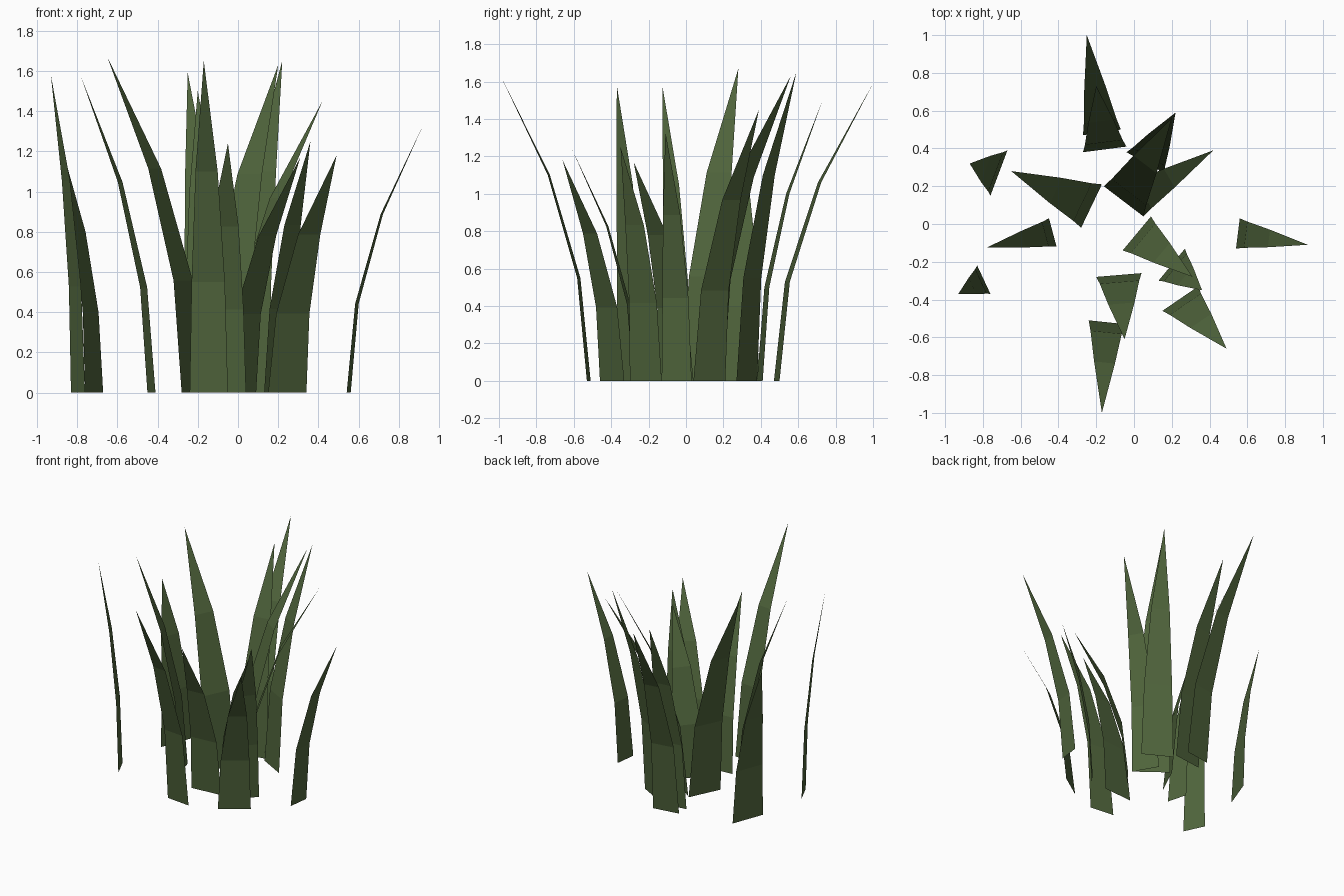
import bpy
import bmesh
from mathutils import Vector

if "Cube" in bpy.data.objects:
    bpy.data.objects.remove(bpy.data.objects["Cube"])

green = bpy.data.materials.new("grass_green")
green.diffuse_color = (0.08, 0.13, 0.045, 1)
green.use_nodes = True
green.node_tree.nodes["Principled BSDF"].inputs["Base Color"].default_value = green.diffuse_color

# each blade: base corner a (x, y), base corner b (x, y), tip (x, y, z)
BLADES = [
    (-.27, .47, -.07, .50, -.25, 1.0, 1.59),
    (-.27, .38, -.04, .41, -.20, .73, 1.50),
    (-.67, .39, -.76, .15, -.87, .32, 1.20),
    (-.83, -.22, -.76, -.37, -.93, -.37, 1.58),
    (-.45, .03, -.41, -.12, -.78, -.125, 1.57),
    (-.17, .21, -.28, -.02, -.65, .28, 1.67),
    (-.24, -.51, -.05, -.53, -.17, -1.0, 1.65),
    (-.20, -.28, .04, -.26, -.05, -.61, 1.24),
    (-.16, .20, .05, .04, .20, .56, 1.63),
    (-.04, .38, .16, .27, .22, .59, 1.65),
    (.05, .04, -.05, .21, .42, .39, 1.45),
    (-.06, -.14, .09, .04, .31, -.28, 1.17),
    (.13, -.30, .27, -.13, .36, -.35, 1.25),
    (.15, -.46, .34, -.33, .49, -.66, 1.18),
    (.56, .03, .54, -.13, .92, -.11, 1.33),
]
# relative width at the foot and the two bends
WIDTHS = (1.0, 0.87, 0.58)


def make_blade(name, ax, ay, bx, by, tx, ty, tz):
    """Thin three-part strip that bends outward and tapers to a point."""
    a, b, tip = Vector((ax, ay, 0)), Vector((bx, by, 0)), Vector((tx, ty, tz))
    mid, half = (a + b) / 2, (b - a) / 2
    lean = Vector((tx, ty, 0)) - mid
    # keep the faces turned toward the upper, inner side
    if half.cross(lean).z < 0:
        half = -half
    bm = bmesh.new()
    rows = []
    for i, w in enumerate(WIDTHS):
        t = i / 3
        c = mid + lean * t * t + Vector((0, 0, tz * t))
        rows.append((bm.verts.new(c - half * w), bm.verts.new(c + half * w)))
    for (l0, r0), (l1, r1) in zip(rows, rows[1:]):
        bm.faces.new((l0, r0, r1, l1))
    bm.faces.new((*rows[-1], bm.verts.new(tip)))
    mesh = bpy.data.meshes.new(name)
    bm.to_mesh(mesh)
    bm.free()
    mesh.materials.append(green)
    bpy.context.collection.objects.link(bpy.data.objects.new(name, mesh))


for n, blade in enumerate(BLADES, 1):
    make_blade(f"grass_blade_{n}", *blade)
